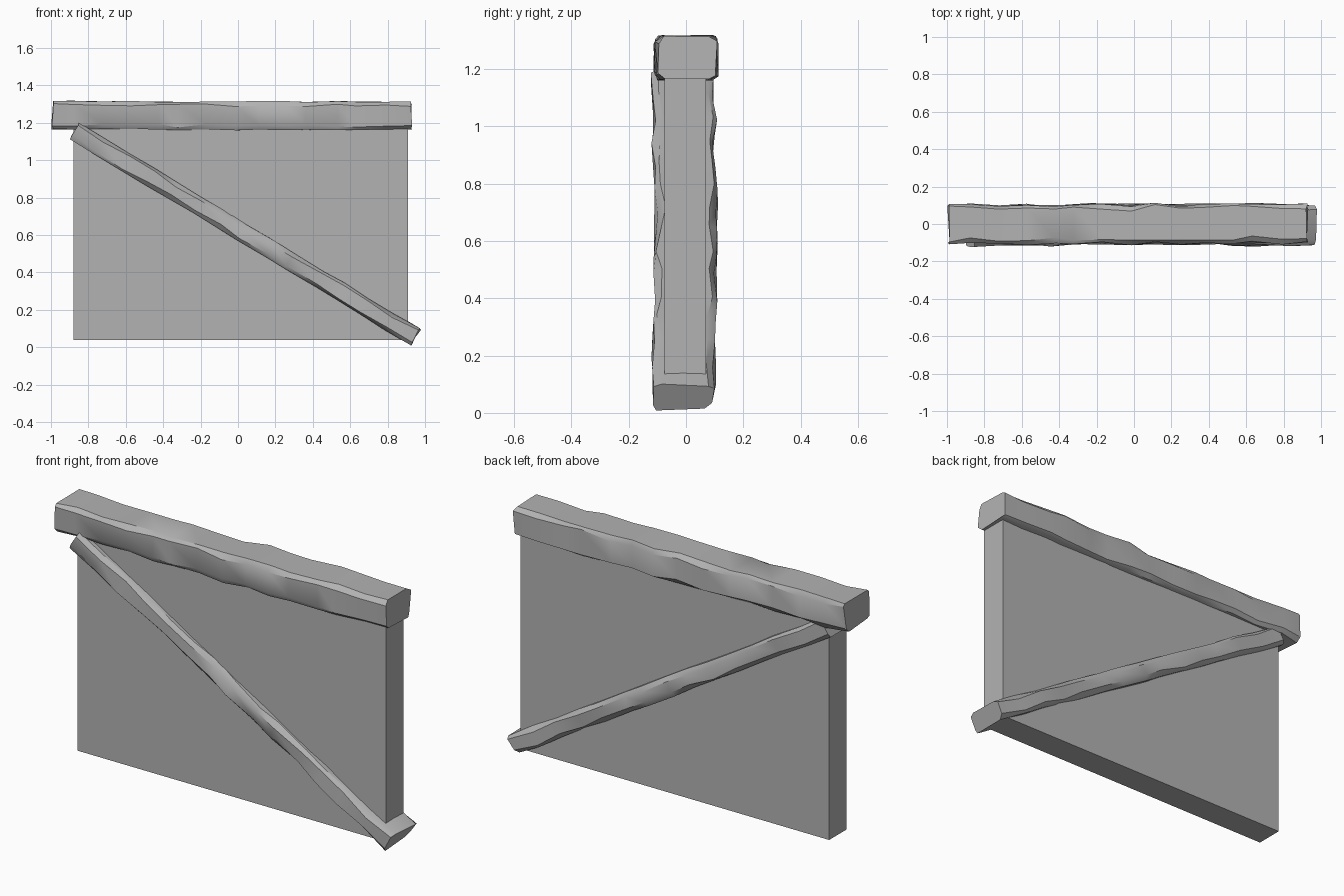
import bpy
import bmesh
import random
from mathutils import Vector

random.seed(4)

cube = bpy.data.objects.get("Cube")
if cube:
    bpy.data.objects.remove(cube, do_unlink=True)

grey = bpy.data.materials.new("plain grey")
grey.use_nodes = True
colour = (0.45, 0.45, 0.45, 1)
grey.diffuse_color = colour
grey.node_tree.nodes["Principled BSDF"].inputs["Base Color"].default_value = colour


def finish(name, bm):
    bmesh.ops.recalc_face_normals(bm, faces=bm.faces)
    mesh = bpy.data.meshes.new(name)
    bm.to_mesh(mesh)
    bm.free()
    mesh.materials.append(grey)
    obj = bpy.data.objects.new(name, mesh)
    bpy.context.collection.objects.link(obj)
    return obj


def rough_beam(name, start, end, depth, height, rings=15):
    """Hand-hewn timber: chamfered section swept along a line, worn unevenly."""
    start, end = Vector(start), Vector(end)
    along = (end - start).normalized()
    side = Vector((0, 1, 0))
    up = along.cross(side) * -1
    if up.z < 0:
        up = -up
    bm = bmesh.new()
    sections = []
    for i in range(rings):
        t = i / (rings - 1)
        is_end = i in (0, rings - 1)
        if not is_end:
            t += random.uniform(-0.2, 0.2) / rings
        centre = start.lerp(end, t) + side * random.uniform(-0.006, 0.006)
        ring = []
        for sy, sz in ((-1, -1), (1, -1), (1, 1), (-1, 1)):
            # each corner is worn back by its own amount
            cy = random.uniform(0.008, 0.03)
            cz = random.uniform(0.008, 0.028)
            y = sy * (depth / 2 + random.uniform(-0.006, 0.008))
            z = sz * (height / 2 + random.uniform(-0.004, 0.003))
            pair = [(y, z - sz * cz), (y - sy * cy, z)]
            if sy * sz > 0:
                order = pair
            else:
                order = pair[::-1]
            if sy < 0 and sz < 0 or sy > 0 and sz > 0:
                order = pair
            for py, pz in order:
                slant = random.uniform(-0.008, 0.008) if is_end else 0
                ring.append(bm.verts.new(centre + side * py + up * pz + along * slant))
        sections.append(ring)
    for a, b in zip(sections, sections[1:]):
        for k in range(len(a)):
            n = (k + 1) % len(a)
            bm.faces.new((a[k], a[n], b[n], b[k]))
    bm.faces.new(sections[0])
    bm.faces.new(sections[-1])
    obj = finish(name, bm)
    bpy.ops.object.select_all(action='DESELECT')
    obj.select_set(True)
    bpy.context.view_layer.objects.active = obj
    bpy.ops.object.shade_smooth_by_angle(angle=0.6)
    return obj


# Flat wall slab
bm = bmesh.new()
bmesh.ops.create_cube(bm, size=1)
low, high = Vector((-0.88, -0.075, 0.04)), Vector((0.91, 0.07, 1.18))
bmesh.ops.scale(bm, vec=high - low, verts=bm.verts)
bmesh.ops.translate(bm, vec=(low + high) / 2, verts=bm.verts)
finish("wall_panel", bm)

# Timber along the top and the brace across the panel
rough_beam("top_beam", (-0.993, 0, 1.24), (0.927, 0, 1.238), 0.205, 0.152)
rough_beam("diagonal_brace", (-0.878, -0.005, 1.16), (0.95, -0.005, 0.053), 0.21, 0.1)
